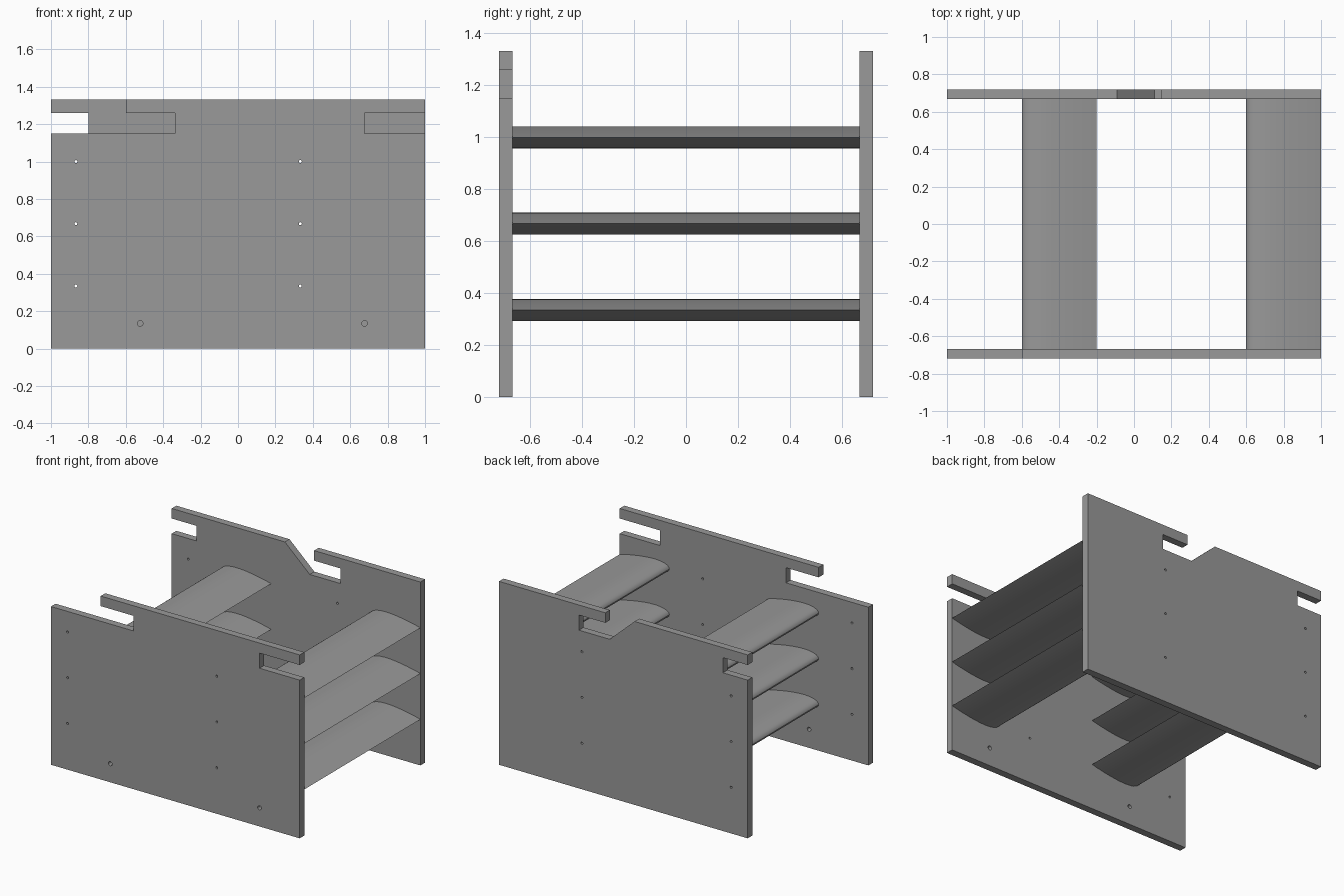
import bpy, bmesh, math
from mathutils import Matrix

if "Cube" in bpy.data.objects:
    bpy.data.objects.remove(bpy.data.objects["Cube"])

grey = bpy.data.materials.new("mid grey")
grey.diffuse_color = (0.32, 0.32, 0.32, 1)
grey.use_nodes = True
grey.node_tree.nodes["Principled BSDF"].inputs["Base Color"].default_value = grey.diffuse_color

INNER, OUTER = 0.667, 0.72      # inner and outer faces of the end plates
TOP, LIP, SLOT = 1.333, 1.26, 1.15
LEVELS = (0.335, 0.668, 1.0)


def finish(bm, name):
    """Turn a bmesh into a named object."""
    bmesh.ops.remove_doubles(bm, verts=bm.verts, dist=1e-5)
    bmesh.ops.recalc_face_normals(bm, faces=bm.faces)
    me = bpy.data.meshes.new(name)
    bm.to_mesh(me)
    bm.free()
    me.materials.clear()
    me.materials.append(grey)
    ob = bpy.data.objects.new(name, me)
    bpy.context.collection.objects.link(ob)
    return ob


def circle(x, z, r, n=16):
    return [(x + r * math.cos(2 * math.pi * i / n),
             z + r * math.sin(2 * math.pi * i / n)) for i in range(n)]


def plate(name, outline, holes, y):
    """Flat plate standing in the xz plane, with drilled holes."""
    cu = bpy.data.curves.new(name + "_outline", 'CURVE')
    cu.dimensions = '2D'
    cu.fill_mode = 'BOTH'
    cu.extrude = (OUTER - INNER) / 2
    for pts in [outline] + holes:
        sp = cu.splines.new('POLY')
        sp.points.add(len(pts) - 1)
        for p, (x, z) in zip(sp.points, pts):
            p.co = (x, z, 0, 1)
        sp.use_cyclic_u = True
    tmp = bpy.data.objects.new(name + "_outline", cu)
    bpy.context.collection.objects.link(tmp)
    dg = bpy.context.evaluated_depsgraph_get()
    me = bpy.data.meshes.new_from_object(tmp.evaluated_get(dg))
    bpy.data.objects.remove(tmp)
    bm = bmesh.new()
    bm.from_mesh(me)
    bm.transform(Matrix.Translation((0, y, 0)) @ Matrix.Rotation(math.pi / 2, 4, 'X'))
    for f in bm.faces:
        f.smooth = False
    return finish(bm, name)


def foil_shelf(name, x0, z0, chord=0.4, thick=0.21, n=14):
    """Shelf with a symmetric wing section: blunt at x0, sharp at x0 + chord."""
    def half(t):
        return 5 * thick * chord * (0.2969 * math.sqrt(t) - 0.126 * t - 0.3516 * t**2
                                    + 0.2843 * t**3 - 0.1036 * t**4)
    ts = [(1 - math.cos(math.pi * i / n)) / 2 for i in range(n + 1)]
    ring = [(x0 + chord * t, z0 + half(t)) for t in ts]
    ring += [(x0 + chord * t, z0 - half(t)) for t in ts[-2:0:-1]]
    bm = bmesh.new()
    face = bm.faces.new([bm.verts.new((x, -INNER, z)) for x, z in ring])
    ext = bmesh.ops.extrude_face_region(bm, geom=[face], use_keep_orig=True)
    moved = [v for v in ext["geom"] if isinstance(v, bmesh.types.BMVert)]
    bmesh.ops.translate(bm, verts=moved, vec=(0, 2 * INNER, 0))
    ob = finish(bm, name)
    bpy.ops.object.select_all(action='DESELECT')
    ob.select_set(True)
    bpy.context.view_layer.objects.active = ob
    bpy.ops.object.shade_smooth_by_angle(angle=math.radians(35))


# Small holes through both plates, larger ones through the front only
pin_holes = [circle(x, z, 0.008) for x in (-0.867, 0.333) for z in LEVELS]
bolt_holes = [circle(x, 0.135, 0.015) for x in (-0.523, 0.677)]

# Front plate: two hook slots, the left one under a shortened lip
front = [(-1, 0), (1, 0), (1, SLOT), (0.677, SLOT), (0.677, LIP), (1, LIP),
         (1, TOP), (-0.6, TOP), (-0.6, LIP), (-0.337, LIP), (-0.337, SLOT), (-1, SLOT)]
plate("front_plate", front, pin_holes + bolt_holes, -(INNER + OUTER) / 2)

# Back plate: left slot, sloping dip and a slot beside it
back = [(-1, 0), (1, 0), (1, TOP), (0.145, TOP), (0.145, LIP), (0.357, LIP),
        (0.357, SLOT), (0.11, SLOT), (-0.09, TOP), (-1, TOP), (-1, LIP),
        (-0.8, LIP), (-0.8, SLOT), (-1, SLOT)]
plate("back_plate", back, pin_holes, (INNER + OUTER) / 2)

# Two stacks of three wing-shaped shelves
for side, x0 in (("left", -0.6), ("right", 0.6)):
    for i, z in enumerate(LEVELS):
        foil_shelf(f"{side}_shelf_{i + 1}", x0, z)
